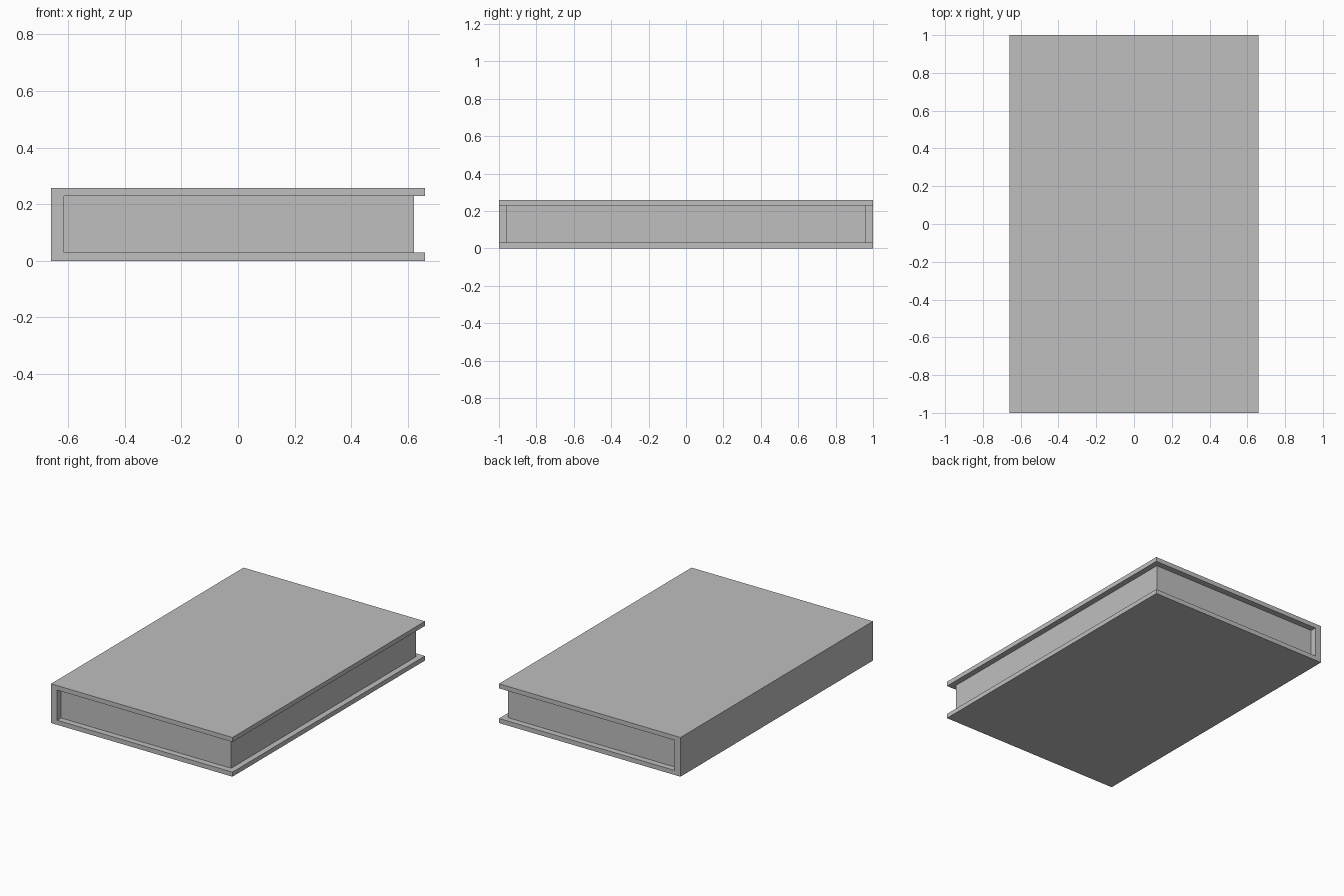
import bpy
import bmesh

cube = bpy.data.objects.get("Cube")
if cube:
    bpy.data.objects.remove(cube, do_unlink=True)

# One flat colour for the whole book
GREY = (0.52, 0.52, 0.52, 1.0)
grey = bpy.data.materials.new("plain grey")
grey.use_nodes = True
grey.diffuse_color = GREY
grey.node_tree.nodes["Principled BSDF"].inputs["Base Color"].default_value = GREY


def extrude_profile(name, profile, y0, y1):
    """Extrude a closed (x, z) outline from y0 to y1."""
    bm = bmesh.new()
    face = bm.faces.new([bm.verts.new((x, y0, z)) for x, z in profile])
    result = bmesh.ops.extrude_face_region(bm, geom=[face])
    verts = [g for g in result["geom"] if isinstance(g, bmesh.types.BMVert)]
    bmesh.ops.translate(bm, verts=verts, vec=(0, y1 - y0, 0))
    bmesh.ops.recalc_face_normals(bm, faces=bm.faces)
    mesh = bpy.data.meshes.new(name)
    bm.to_mesh(mesh)
    bm.free()
    mesh.materials.append(grey)
    obj = bpy.data.objects.new(name, mesh)
    bpy.context.collection.objects.link(obj)
    return obj


HALF_WIDTH = 0.66
HEIGHT = 0.258
BOARD = 0.03
SPINE_INNER = -0.615
PAGE_EDGE = 0.622
top_board = HEIGHT - BOARD

# Cover: two boards joined by the spine on the right side
extrude_profile("cover", [
    (-HALF_WIDTH, 0), (HALF_WIDTH, 0), (HALF_WIDTH, BOARD), (SPINE_INNER, BOARD),
    (SPINE_INNER, top_board), (HALF_WIDTH, top_board), (HALF_WIDTH, HEIGHT), (-HALF_WIDTH, HEIGHT),
], -1, 1)

# Page block: set back from the cover on its three open sides
extrude_profile("pages", [
    (SPINE_INNER, BOARD), (PAGE_EDGE, BOARD), (PAGE_EDGE, top_board), (SPINE_INNER, top_board),
], -0.96, 0.96)
